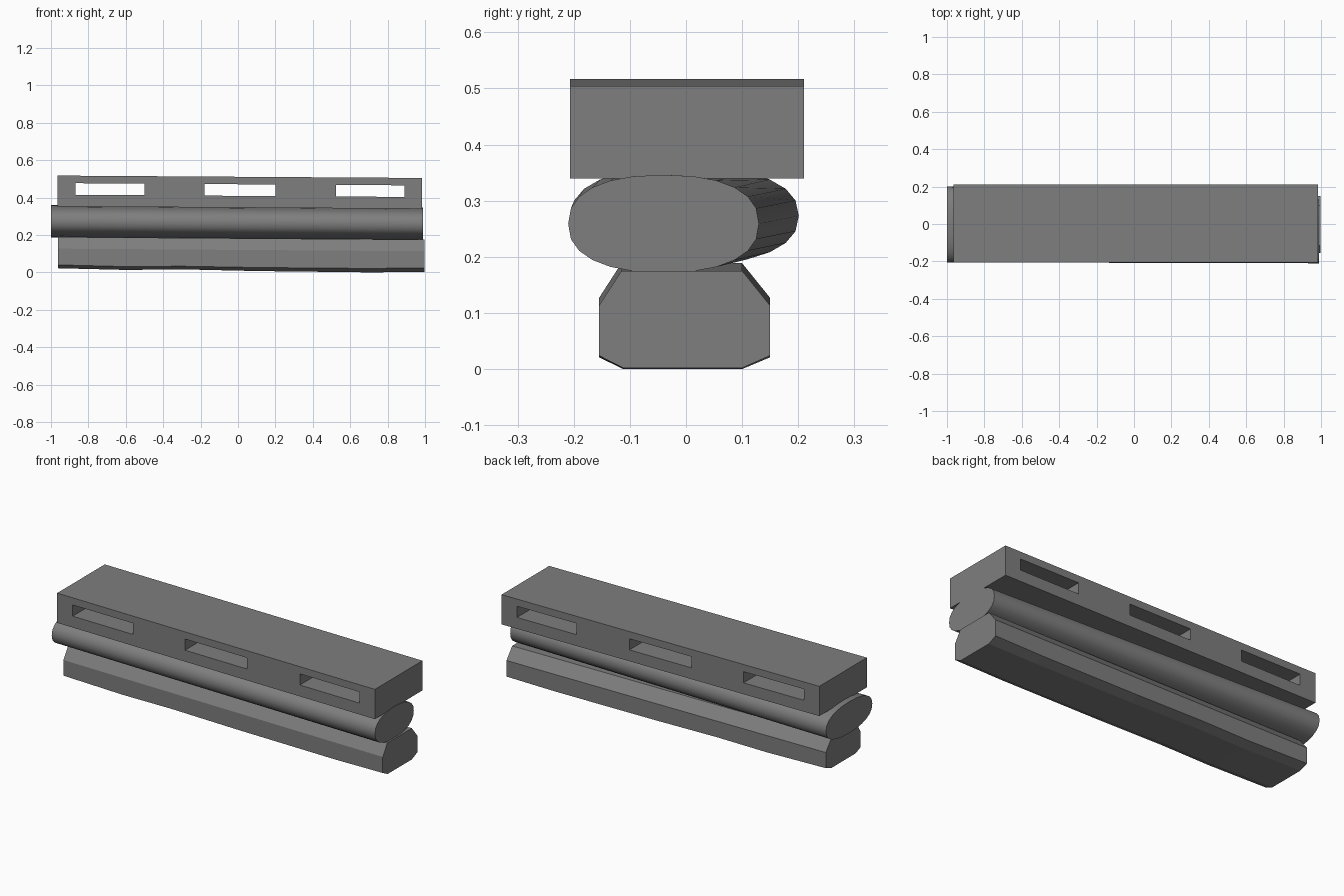
import bpy, bmesh
from math import sin, cos, tau, radians, copysign

cube = bpy.data.objects.get("Cube")
if cube:
    bpy.data.objects.remove(cube, do_unlink=True)

grey = bpy.data.materials.new("grey")
grey.use_nodes = True
colour = (0.21, 0.21, 0.21, 1)
grey.diffuse_color = colour
grey.node_tree.nodes["Principled BSDF"].inputs["Base Color"].default_value = colour


def finish(name, bm, smooth=None):
    bmesh.ops.recalc_face_normals(bm, faces=bm.faces)
    mesh = bpy.data.meshes.new(name)
    bm.to_mesh(mesh)
    bm.free()
    mesh.materials.append(grey)
    ob = bpy.data.objects.new(name, mesh)
    bpy.context.collection.objects.link(ob)
    if smooth:
        bpy.ops.object.select_all(action='DESELECT')
        ob.select_set(True)
        bpy.context.view_layer.objects.active = ob
        bpy.ops.object.shade_smooth_by_angle(angle=radians(smooth))
    return ob


def loft(name, sections, smooth=None):
    """Skin a list of (x, [(y, z), ...]) sections and cap both ends."""
    bm = bmesh.new()
    rings = [[bm.verts.new((x, y, z)) for y, z in pts] for x, pts in sections]
    for a, b in zip(rings, rings[1:]):
        for i in range(len(a)):
            bm.faces.new((a[i - 1], a[i], b[i], b[i - 1]))
    bm.faces.new(rings[0])
    bm.faces.new(rings[-1])
    return finish(name, bm, smooth)


# Slotted top block: grid of cells with the slots left out, extruded in depth
xs = [-0.965, -0.87, -0.5, -0.18, 0.2, 0.525, 0.89, 0.985]
zs = [0.346, 0.409, 0.471, 0.511]
bm = bmesh.new()
grid = [[bm.verts.new((x, -0.207, z - 0.0065 * x)) for z in zs] for x in xs]
for i in range(len(xs) - 1):
    for j in range(len(zs) - 1):
        if not (j == 1 and i % 2):
            bm.faces.new((grid[i][j], grid[i + 1][j], grid[i + 1][j + 1], grid[i][j + 1]))
ext = bmesh.ops.extrude_face_region(bm, geom=bm.faces[:], use_keep_orig=True)
moved = [v for v in ext["geom"] if isinstance(v, bmesh.types.BMVert)]
bmesh.ops.translate(bm, verts=moved, vec=(0, 0.417, 0))
finish("slotted_top_block", bm)


# Rounded middle beam, tapering towards the left end
def oval(cy, cz, ry, rz, n=24):
    def soft(v):
        return copysign(abs(v) ** 0.85, v)
    return [(cy + ry * soft(cos(tau * i / n)), cz + rz * soft(sin(tau * i / n)))
            for i in range(n)]


loft("rounded_middle_beam",
     [(-1.0, oval(-0.002, 0.273, 0.203, 0.087)),
      (0.988, oval(-0.04, 0.259, 0.17, 0.087))], smooth=35)


# Chamfered lower beam with a slightly uneven underside
def chamfered(low, edge, shoulder, top):
    return [(-0.112, low), (0.1, low), (0.15, edge), (0.15, shoulder),
            (0.1, top), (-0.115, top), (-0.155, shoulder), (-0.155, edge)]


sections = []
for x, low, edge in [(-0.963, 0.022, 0.04), (-0.6, 0.013, 0.031), (-0.3, 0.016, 0.033),
                     (0.1, 0.007, 0.026), (0.7, 0.0, 0.021), (0.997, 0.002, 0.024)]:
    sections.append((x, chamfered(low, edge, 0.12 - 0.007 * x, 0.182 - 0.007 * x)))
loft("chamfered_lower_beam", sections)
